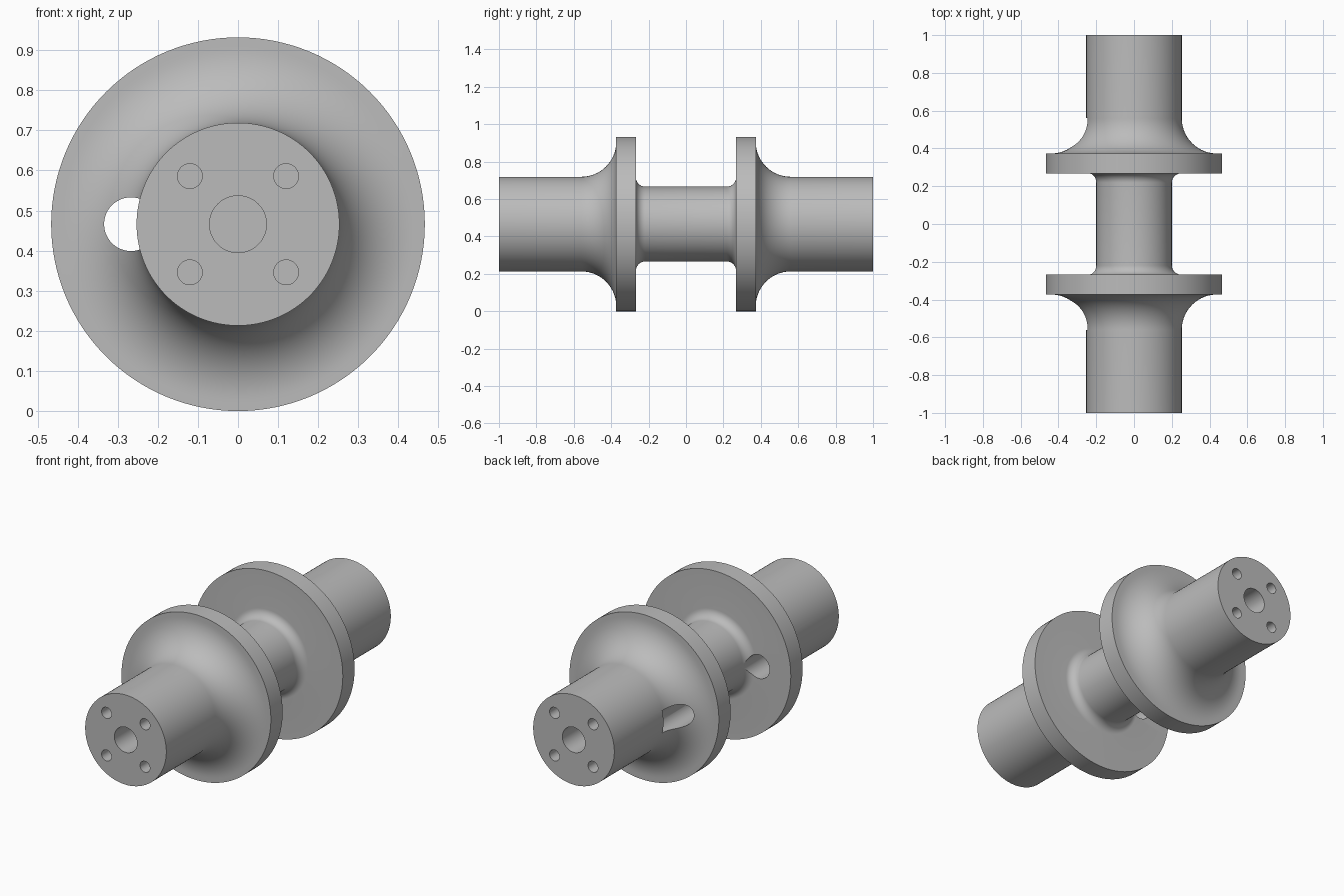
import bpy, bmesh
from math import pi, sin, cos
from mathutils import Matrix, Vector

cube = bpy.data.objects.get("Cube")
if cube:
    bpy.data.objects.remove(cube, do_unlink=True)

FLANGE_R, SHAFT_R, HUB_R = 0.466, 0.253, 0.2
FLANGE_IN, FLANGE_OUT, END = 0.268, 0.373, 1.0
BIG_FILLET, SMALL_FILLET = 0.187, 0.05
AXIS_Z = FLANGE_R

steel = bpy.data.materials.new("steel grey")
steel.use_nodes = True
color = (0.5, 0.5, 0.5, 1)
steel.diffuse_color = color
steel.node_tree.nodes["Principled BSDF"].inputs["Base Color"].default_value = color


def arc(r, y, radius, start, stop, steps):
    """Points (radius, y) on a fillet arc centred at (r, y)."""
    angles = [start + (stop - start) * i / steps for i in range(steps + 1)]
    return [(r + radius * cos(a), y + radius * sin(a)) for a in angles]


def cylinder(name, x, z, radius, y0, y1, sides):
    """Cutter running along y, positioned relative to the shaft axis."""
    bm = bmesh.new()
    place = Matrix.Translation((x, (y0 + y1) / 2, AXIS_Z + z)) @ Matrix.Rotation(pi / 2, 4, 'X')
    bmesh.ops.create_cone(bm, cap_ends=True, segments=sides, radius1=radius,
                          radius2=radius, depth=abs(y1 - y0), matrix=place)
    mesh = bpy.data.meshes.new(name)
    bm.to_mesh(mesh)
    bm.free()
    obj = bpy.data.objects.new(name, mesh)
    bpy.context.collection.objects.link(obj)
    obj.hide_render = True
    return obj


# Half profile from the middle to the end, then mirrored
half = arc(HUB_R + SMALL_FILLET, FLANGE_IN - SMALL_FILLET, SMALL_FILLET, pi, pi / 2, 10)
half += [(FLANGE_R, FLANGE_IN), (FLANGE_R, FLANGE_OUT)]
half += arc(SHAFT_R + BIG_FILLET, FLANGE_OUT + BIG_FILLET, BIG_FILLET, 1.5 * pi, pi, 20)
half += [(SHAFT_R, END)]
profile = [(r, -y) for r, y in reversed(half)] + half

# Lathed body: shaft ends, two flanges and the hub between them
SIDES = 128
bm = bmesh.new()
rings = [[bm.verts.new(Vector((r * cos(2 * pi * i / SIDES), y, AXIS_Z + r * sin(2 * pi * i / SIDES))))
          for i in range(SIDES)] for r, y in profile]
for a, b in zip(rings, rings[1:]):
    for i in range(SIDES):
        j = (i + 1) % SIDES
        bm.faces.new((a[i], a[j], b[j], b[i]))
bm.faces.new(rings[0])
bm.faces.new(rings[-1])
bmesh.ops.recalc_face_normals(bm, faces=bm.faces)
mesh = bpy.data.meshes.new("flanged_shaft")
bm.to_mesh(mesh)
bm.free()
mesh.materials.append(steel)
body = bpy.data.objects.new("flanged_shaft", mesh)
bpy.context.collection.objects.link(body)

# Side passage through both flanges, and the bores in both ends
cutters = [cylinder("passage_cutter", -0.267, 0, 0.067, -0.562, 0.562, 48)]
for s in (-1, 1):
    cutters.append(cylinder("centre_bore_cutter", 0, 0, 0.071, s * 0.7, s * 1.05, 48))
    for x in (-0.12, 0.12):
        for z in (-0.12, 0.12):
            cutters.append(cylinder("bolt_hole_cutter", x, z, 0.031, s * 0.8, s * 1.05, 32))

bpy.context.view_layer.objects.active = body
for cutter in cutters:
    mod = body.modifiers.new("cut", 'BOOLEAN')
    mod.operation = 'DIFFERENCE'
    mod.solver = 'EXACT'
    mod.object = cutter
    bpy.ops.object.modifier_apply(modifier=mod.name)
    bpy.data.objects.remove(cutter, do_unlink=True)

# Smooth curved surfaces, crisp edges
bpy.ops.object.select_all(action='DESELECT')
body.select_set(True)
bpy.ops.object.shade_smooth_by_angle(angle=pi / 6)
